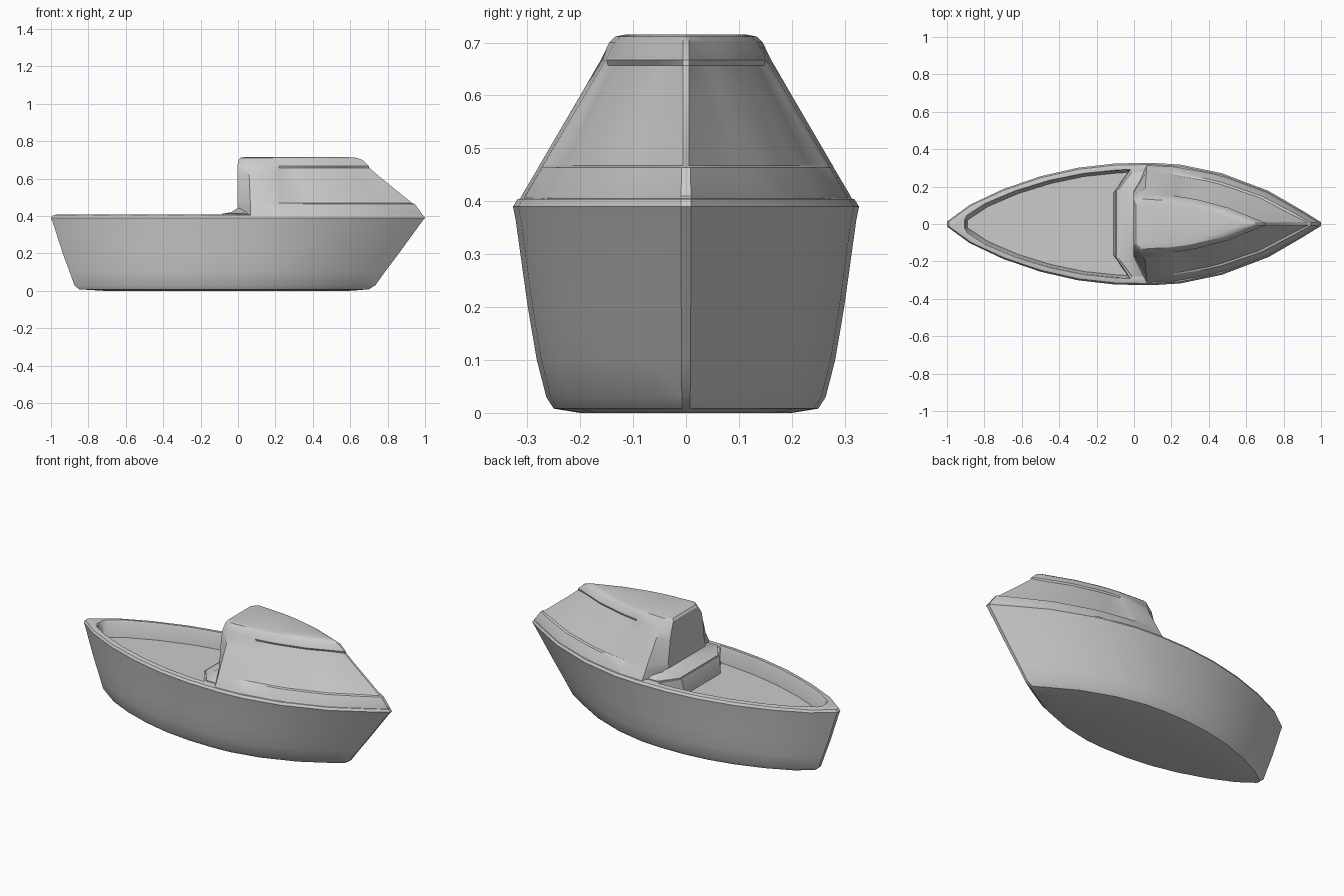
import bpy, bmesh, math

cube = bpy.data.objects.get("Cube")
if cube:
    bpy.data.objects.remove(cube, do_unlink=True)

grey = bpy.data.materials.new("plain grey")
grey.use_nodes = True
COLOUR = (0.6, 0.6, 0.6, 1)
grey.diffuse_color = COLOUR
grey.node_tree.nodes["Principled BSDF"].inputs["Base Color"].default_value = COLOUR

# Plan shape of the hull: position from stern to bow, share of the half width
PLAN = [(-1, .04), (-.88, .31), (-.7, .57), (-.5, .78), (-.3, .92), (-.1, .99),
        (.1, 1), (.25, .97), (.47, .83), (.72, .54), (.9, .22), (1, .03)]


def width(u):
    for (a, wa), (b, wb) in zip(PLAN, PLAN[1:]):
        if u <= b:
            return wa + (wb - wa) * (u - a) / (b - a)
    return PLAN[-1][1]


def loft(name, rings):
    """Skin mirrored half outlines, each a height and its (x, y) points."""
    bm = bmesh.new()
    loops = []
    for z, half in rings:
        full = half + [(x, -y) for x, y in reversed(half)]
        loops.append([bm.verts.new((x, y, z)) for x, y in full])
    for low, high in zip(loops, loops[1:]):
        for i in range(len(low)):
            j = (i + 1) % len(low)
            bm.faces.new((low[i], low[j], high[j], high[i]))
    bm.faces.new(loops[0])
    bm.faces.new(loops[-1])
    bmesh.ops.recalc_face_normals(bm, faces=bm.faces)
    mesh = bpy.data.meshes.new(name)
    bm.to_mesh(mesh)
    bm.free()
    mesh.materials.append(grey)
    ob = bpy.data.objects.new(name, mesh)
    bpy.context.collection.objects.link(ob)
    return ob


def activate(ob):
    bpy.ops.object.select_all(action='DESELECT')
    ob.select_set(True)
    bpy.context.view_layer.objects.active = ob


# Hull: height, stern, bow, half width
LEVELS = [(0, -.72, .60, .2), (.008, -.85, .70, .25), (.03, -.875, .735, .264),
          (.1, -.9, .785, .282), (.2, -.937, .86, .299), (.365, -.99, .98, .322),
          (.39, -1, 1, .327), (.404, -.99, .99, .318), (.408, -.965, .965, .302)]


def hull_ring(stern, bow, half_width):
    mid, reach = (stern + bow) / 2, (bow - stern) / 2
    return [(mid + reach * u, half_width * w) for u, w in PLAN]


hull = loft("hull", [(z, hull_ring(a, b, w)) for z, a, b, w in LEVELS])


# Open well in the aft deck
def well_ring(inset):
    half = [(-.905 + inset, .02)]
    for u in (-.985, -.94, -.88, -.7, -.5, -.3, -.1):
        half.append(((.905 - inset) * u, .025 + .265 * width(u) - inset))
    return half + [(-.02 - inset, .29 - inset), (-.095 - inset, .18 - inset)]


cutter = loft("well_cutter", [(.315, well_ring(.015)), (.398, well_ring(.003)),
                              (.43, well_ring(-.012))])
cutter.hide_render = True
cut = hull.modifiers.new("well", 'BOOLEAN')
cut.object = cutter
cut.solver = 'EXACT'
activate(hull)
bpy.ops.object.modifier_apply(modifier=cut.name)
bpy.data.objects.remove(cutter, do_unlink=True)


# Step between the well and the cabin
def step_ring(back, side):
    return [(back, .18), (back + .075, side), (.12, side)]


step = loft("cabin_step", [(.39, step_ring(-.09, .285)), (.412, step_ring(-.085, .28)),
                           (.42, step_ring(-.035, .265)), (.442, step_ring(-.004, .22))])


# Cabin with a flat back, cut corners and shallow side panels
def cabin_ring(front, half_width, corner_x, corner_y, back, inset):
    half = [(back, corner_y), (corner_x, half_width)]
    half.append((.205, half_width * width(.205 / front)))
    half.append((.22, half_width * width(.22 / front) - inset))
    for u in (.42, .5, .6, .72, .82, .9, 1):
        half.append((front * u - inset, max(half_width * width(u) - inset, .006)))
    return half


# Height, front, half width, corner x, corner y, back, panel inset
CABIN = [(.39, .985, .32, .07, .18, 0, 0), (.41, .985, .311, .068, .18, 0, 0),
         (.464, .945, .279, .066, .17, -.002, 0), (.468, .94, .277, .066, .17, -.002, .008),
         (.61, .765, .194, .06, .152, -.004, .008), (.657, .71, .167, .05, .14, -.004, .008),
         (.667, .70, .161, .047, .135, -.003, 0), (.70, .665, .145, .04, .115, .002, 0),
         (.711, .63, .134, .045, .105, .012, 0), (.715, .58, .115, .06, .09, .035, 0)]
cabin = loft("cabin", [(row[0], cabin_ring(*row[1:])) for row in CABIN])

for ob in (hull, step, cabin):
    activate(ob)
    bpy.ops.object.shade_smooth_by_angle(angle=math.radians(28))
